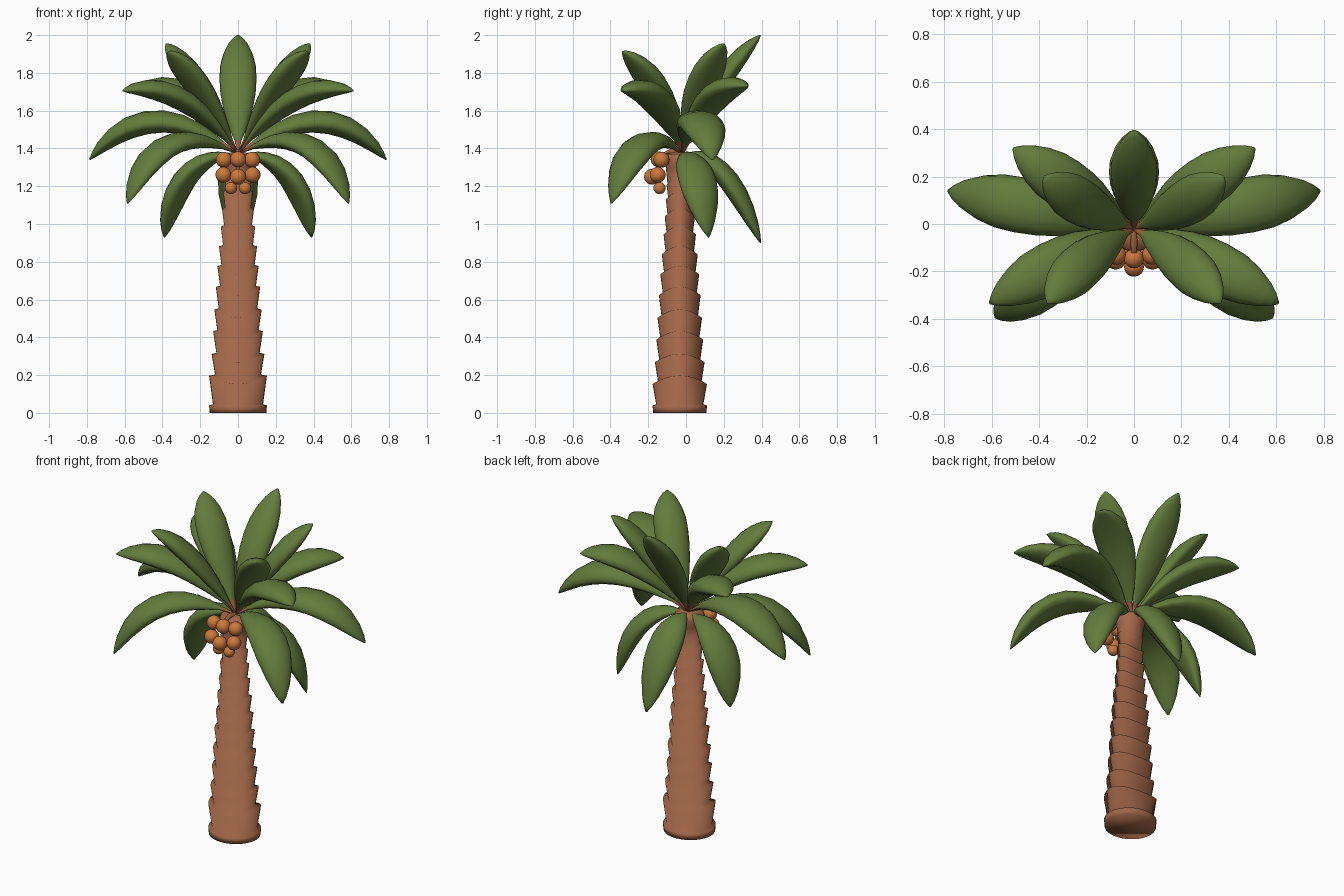
import bpy, bmesh, math
from mathutils import Vector

if "Cube" in bpy.data.objects:
    bpy.data.objects.remove(bpy.data.objects["Cube"])


def material(name, rgb):
    m = bpy.data.materials.new(name)
    m.diffuse_color = (*rgb, 1)
    m.use_nodes = True
    m.node_tree.nodes["Principled BSDF"].inputs["Base Color"].default_value = m.diffuse_color
    return m


BARK = material("bark brown", (0.36, 0.135, 0.065))
GREEN = material("leaf green", (0.125, 0.20, 0.045))
NUT = material("coconut orange", (0.60, 0.19, 0.045))
STEM = material("stem brown", (0.32, 0.12, 0.045))


def loft(name, rings, mats, angle, mat_rule=None):
    """Skin a list of closed rings (equal point counts) and cap both ends."""
    bm = bmesh.new()
    vs = [[bm.verts.new(p) for p in ring] for ring in rings]
    n = len(vs[0])
    for i in range(len(vs) - 1):
        for j in range(n):
            k = (j + 1) % n
            f = bm.faces.new((vs[i][j], vs[i][k], vs[i + 1][k], vs[i + 1][j]))
            f.material_index = mat_rule(i) if mat_rule else 0
    bm.faces.new(vs[0][::-1])
    bm.faces.new(vs[-1])
    bmesh.ops.recalc_face_normals(bm, faces=bm.faces)
    me = bpy.data.meshes.new(name)
    bm.to_mesh(me)
    bm.free()
    ob = bpy.data.objects.new(name, me)
    bpy.context.collection.objects.link(ob)
    for m in mats:
        me.materials.append(m)
    bpy.ops.object.select_all(action='DESELECT')
    ob.select_set(True)
    bpy.context.view_layer.objects.active = ob
    bpy.ops.object.shade_smooth_by_angle(angle=math.radians(angle))
    return ob


# Trunk: flaring segments whose rims rise at the sides and dip front and back
CY = -0.033


def trunk_ring(z, r, saddle):
    return [(1.02 * r * math.cos(a), CY + .96 * r * math.sin(a), z + saddle * math.cos(2 * a))
            for a in (2 * math.pi * i / 32 for i in range(32))]


rims = [(0.175, 0.150), (0.29, 0.137), (0.41, 0.129), (0.525, 0.123), (0.645, 0.115),
        (0.755, 0.107), (0.86, 0.099), (0.965, 0.089), (1.06, 0.083), (1.15, 0.077),
        (1.23, 0.073)]
rings = [trunk_ring(0, 0.147, 0), trunk_ring(0.04, 0.150, 0), trunk_ring(0.045, 0.130, 0)]
for i, (z, r) in enumerate(rims):
    nxt = rims[i + 1][1] if i + 1 < len(rims) else 0.078
    rings.append(trunk_ring(z, r, 0.022))
    rings.append(trunk_ring(z + 0.006, nxt * 0.87, 0.022))
rings += [trunk_ring(1.30, 0.077, 0), trunk_ring(1.345, 0.087, 0),
          trunk_ring(1.37, 0.078, 0), trunk_ring(1.38, 0.03, 0)]
loft("trunk", rings, [BARK], 180)

# Leaves: plump blades along a curve, narrowing to a short brown stem at the root
WIDTHS = [(0, .010), (.04, .012), (.09, .020), (.16, .046), (.24, .068), (.34, .090),
          (.45, .104), (.57, .109), (.69, .105), (.8, .087), (.9, .058), (.96, .031), (1, .005)]
ROOT = Vector((0, -0.02, 1.37))


def leaf(name, ctrl, tip, scale=1.0):
    c, p = Vector(ctrl), Vector(tip)
    rings = []
    for t, w in WIDTHS:
        w *= scale
        pos = ROOT * (1 - t) ** 2 + c * (2 * t * (1 - t)) + p * t * t
        tan = ((c - ROOT) * (1 - t) + (p - c) * t).normalized()
        side = tan.cross(Vector((0, 0, 1))).normalized()
        up = side.cross(tan)
        sec = []
        for i in range(16):  # lens section, edges slightly below the middle
            a = math.pi - 2 * math.pi * i / 16
            u, s = math.cos(a), math.sin(a)
            sec.append((u, -.12 + (.62 if s > 0 else .42) * s))
        rings.append([pos + side * (u * w) + up * (v * w) for u, v in sec])
    loft(name, rings, [GREEN, STEM], 180, lambda i: 1 if i < 2 else 0)


leaf("leaf_back_upright", (0, .15, 1.78), (0, .395, 2.0), .9)
leaf("leaf_back_drooping", (0, .21, 1.40), (0, .395, .90), .97)
PAIRS = [
    ("front_high", (.22, -.14, 1.80), (.365, -.335, 1.915), .9),
    ("back_high", (.22, .07, 1.80), (.38, .20, 1.955), .9),
    ("front_middle", (.30, -.14, 1.79), (.61, -.335, 1.705), 1),
    ("back_middle", (.25, .14, 1.79), (.51, .32, 1.73), 1),
    ("side_wide", (.47, .08, 1.735), (.785, .14, 1.34), 1.08),
    ("front_low", (.43, -.26, 1.60), (.585, -.395, 1.11), 1),
    ("side_low", (.33, .06, 1.38), (.39, .12, .93), .97),
]
for nm, c, p, s in PAIRS:
    for sx, tag in ((1, "right"), (-1, "left")):
        leaf(f"leaf_{nm}_{tag}", (sx * c[0], *c[1:]), (sx * p[0], *p[1:]), s)

# Coconut cluster on the front
NUTS = [(0, -.145, 1.342, .042), (.075, -.130, 1.34, .042), (-.075, -.130, 1.34, .042),
        (0, -.180, 1.25, .042), (.077, -.15, 1.26, .042), (-.077, -.15, 1.26, .042),
        (.037, -.14, 1.19, .032), (-.037, -.14, 1.19, .032)]
for x, y, z, r in NUTS:
    bpy.ops.mesh.primitive_uv_sphere_add(segments=20, ring_count=12, radius=r, location=(x, y, z))
    ob = bpy.context.object
    ob.name = "coconut"
    ob.data.materials.append(NUT)
    bpy.ops.object.shade_smooth()

# Stalk joining the cluster to the crown
stalk = [(-.03, 1.37, .014), (-.09, 1.385, .014), (-.14, 1.36, .012), (-.16, 1.28, .01)]
loft("coconut_stalk", [[(r * math.cos(a), y + r * .6 * math.sin(a), z + r * math.sin(a))
     for a in (2 * math.pi * i / 10 for i in range(10))] for y, z, r in stalk], [STEM], 40)
